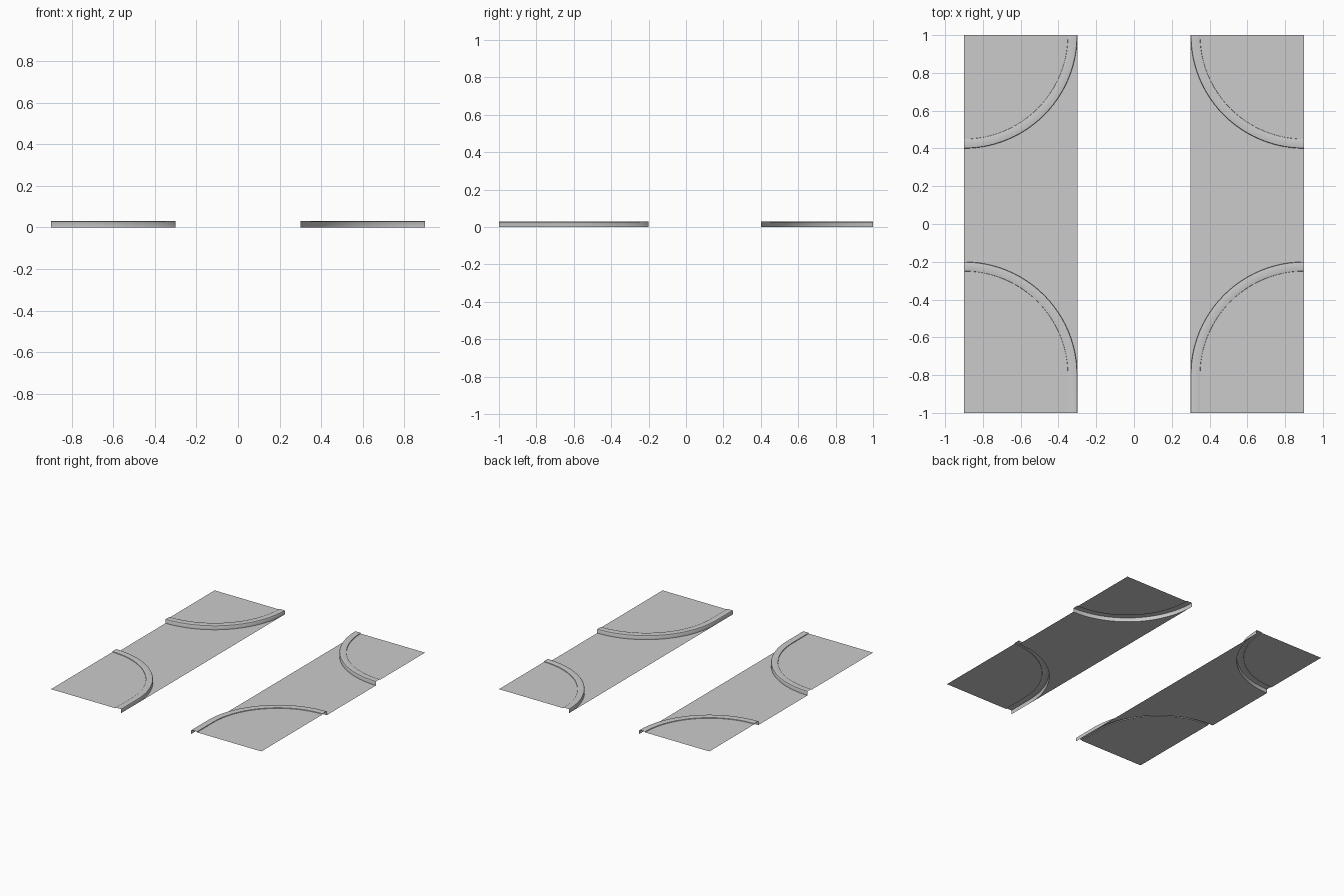
import bpy
import bmesh
from math import sin, cos, pi

if "Cube" in bpy.data.objects:
    bpy.data.objects.remove(bpy.data.objects["Cube"])

X_IN, X_OUT = 0.30, 0.90      # inner and outer edge of the right-hand strip
RADIUS, SEGS = 0.60, 24       # outer kerb radius
WALK_Z, KERB_Z = 0.025, 0.031

# kerb cross-section: (inset from the outer edge, height)
PROFILE = [(0, 0), (0, KERB_Z - 0.004), (0.002, KERB_Z - 0.001), (0.006, KERB_Z),
           (0.046, KERB_Z), (0.049, KERB_Z - 0.001), (0.05, WALK_Z)]


def corner_path(cy, side, inset=0.0, end=None):
    """Quarter arc about (X_OUT, cy) from the outer edge, plus an optional straight run."""
    r = RADIUS - inset
    pts = [(X_OUT - r * sin(i / SEGS * pi / 2), cy + side * r * cos(i / SEGS * pi / 2))
           for i in range(SEGS + 1)]
    if end is not None:
        pts.append((X_OUT - r, end))
    return pts


def finish(name, bm, up=True):
    bmesh.ops.recalc_face_normals(bm, faces=bm.faces)
    bm.normal_update()
    # open shells: make the upper side the outside
    if sum(f.normal.z * f.calc_area() for f in bm.faces) < 0:
        bmesh.ops.reverse_faces(bm, faces=bm.faces)
    mesh = bpy.data.meshes.new(name)
    bm.to_mesh(mesh)
    bm.free()
    obj = bpy.data.objects.new(name, mesh)
    bpy.context.collection.objects.link(obj)
    obj.modifiers.new("mirror", 'MIRROR').use_axis[0] = True
    bpy.ops.object.select_all(action='DESELECT')
    obj.select_set(True)
    bpy.context.view_layer.objects.active = obj
    bpy.ops.object.shade_smooth_by_angle(angle=0.6)
    return obj


def flat(name, outline, z):
    bm = bmesh.new()
    bm.faces.new([bm.verts.new((x, y, z)) for x, y in outline])
    bmesh.ops.triangulate(bm, faces=bm.faces)
    return finish(name, bm)


def kerb(name, cy, side, end=None):
    bm = bmesh.new()
    rows = [[bm.verts.new((x, y, z)) for x, y in corner_path(cy, side, inset, end)]
            for inset, z in PROFILE]
    for a, b in zip(rows, rows[1:]):
        for i in range(len(a) - 1):
            bm.faces.new((a[i], a[i + 1], b[i + 1], b[i]))
    return finish(name, bm)


# back corner: arc only; front corner: arc plus short straight run
back = dict(cy=1.0, side=-1)
front = dict(cy=-0.8, side=1, end=-1.0)

for label, spec, edge in (("back", back, 1.0), ("front", front, -1.0)):
    kerb(label + "_kerb", **spec)
    flat(label + "_pavement", corner_path(inset=0.05, **spec) + [(X_OUT, edge)], WALK_Z)

# road surface between the two corners
flat("road", corner_path(**back) + corner_path(-0.8, 1)[::-1], 0)
